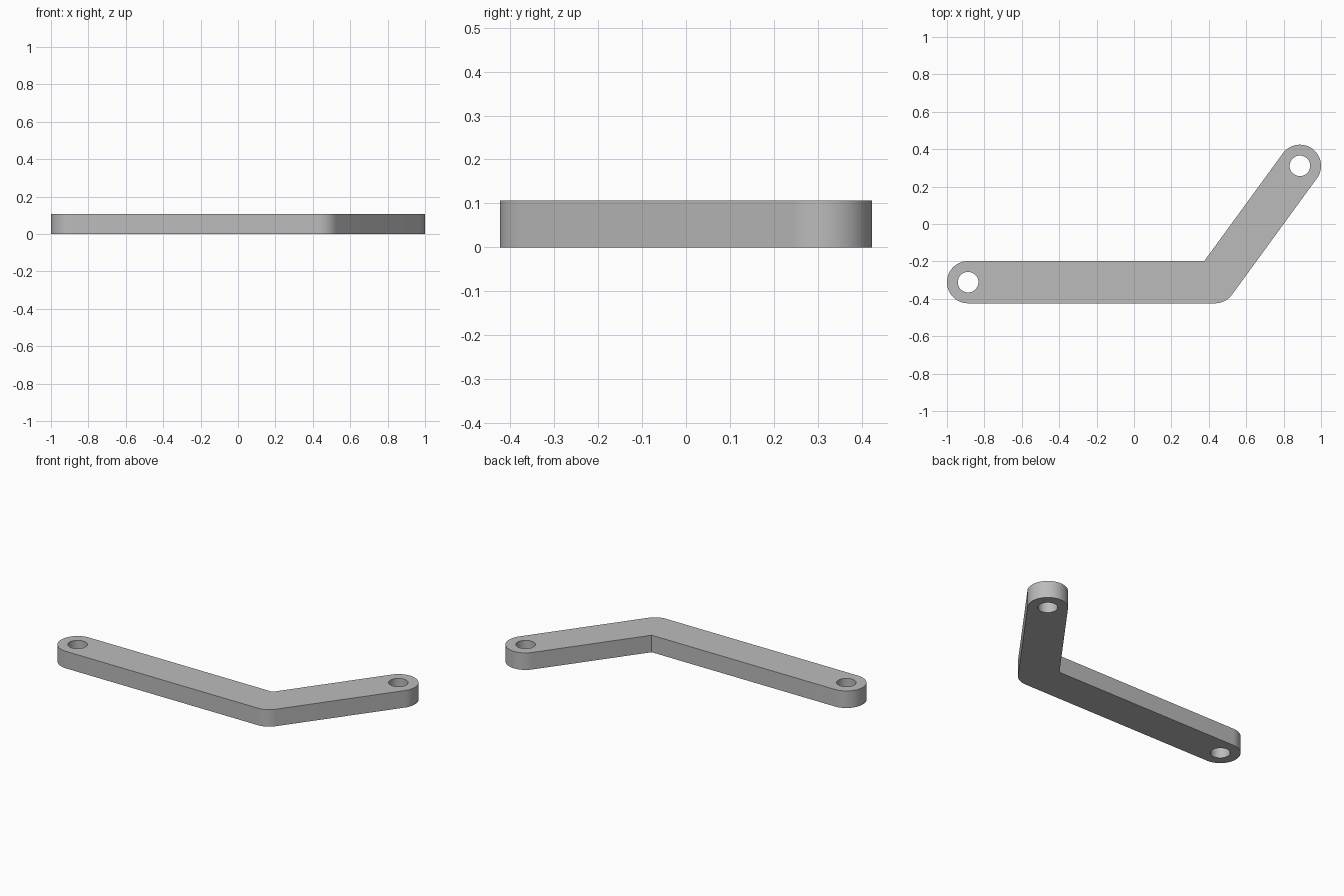
import bpy
import bmesh
from math import radians, sin, cos, tan, atan2, pi
from mathutils import Vector

cube = bpy.data.objects.get("Cube")
if cube:
    bpy.data.objects.remove(cube)

RADIUS, HOLE, HEIGHT = 0.113, 0.055, 0.106
left_end = Vector((-0.887, -0.311))
bend = Vector((0.433, -0.311))
right_end = Vector((0.887, 0.311))
turn = atan2(right_end.y - bend.y, right_end.x - bend.x)


def arc(centre, radius, start, end, steps):
    """Points along an arc, both ends included."""
    angles = [start + (end - start) * i / steps for i in range(steps + 1)]
    return [centre + radius * Vector((cos(a), sin(a))) for a in angles]


def loop(bm, points):
    """Closed ring of edges at the base."""
    verts = [bm.verts.new((p.x, p.y, 0)) for p in points]
    return [bm.edges.new((v, verts[i - 1])) for i, v in enumerate(verts)]


# Outline: round ends, rounded outer corner, sharp inner corner
outline = arc(left_end, RADIUS, pi / 2, 3 * pi / 2, 32)
outline += arc(bend, RADIUS, -pi / 2, turn - pi / 2, 12)
outline += arc(right_end, RADIUS, turn - pi / 2, turn + pi / 2, 32)
outline.append(bend + RADIUS * Vector((-tan(turn / 2), 1)))

# Flat plate with a hole at each end, raised to thickness
bm = bmesh.new()
edges = loop(bm, outline)
for centre in (left_end, right_end):
    edges += loop(bm, arc(centre, HOLE, 0, 2 * pi, 40)[:-1])
bmesh.ops.triangle_fill(bm, edges=edges, use_beauty=True)
raised = bmesh.ops.extrude_face_region(bm, geom=bm.faces[:], use_keep_orig=True)
top = [g for g in raised["geom"] if isinstance(g, bmesh.types.BMVert)]
bmesh.ops.translate(bm, verts=top, vec=(0, 0, HEIGHT))
bmesh.ops.recalc_face_normals(bm, faces=bm.faces[:])

mesh = bpy.data.meshes.new("bent_link_arm")
bm.to_mesh(mesh)
bm.free()
arm = bpy.data.objects.new("bent_link_arm", mesh)
bpy.context.collection.objects.link(arm)

# Plain grey
grey = bpy.data.materials.new("plain_grey")
grey.use_nodes = True
colour = (0.5, 0.5, 0.5, 1)
grey.diffuse_color = colour
grey.node_tree.nodes["Principled BSDF"].inputs["Base Color"].default_value = colour
mesh.materials.append(grey)

bpy.ops.object.select_all(action="DESELECT")
arm.select_set(True)
bpy.context.view_layer.objects.active = arm
bpy.ops.object.shade_smooth_by_angle(angle=radians(30))
